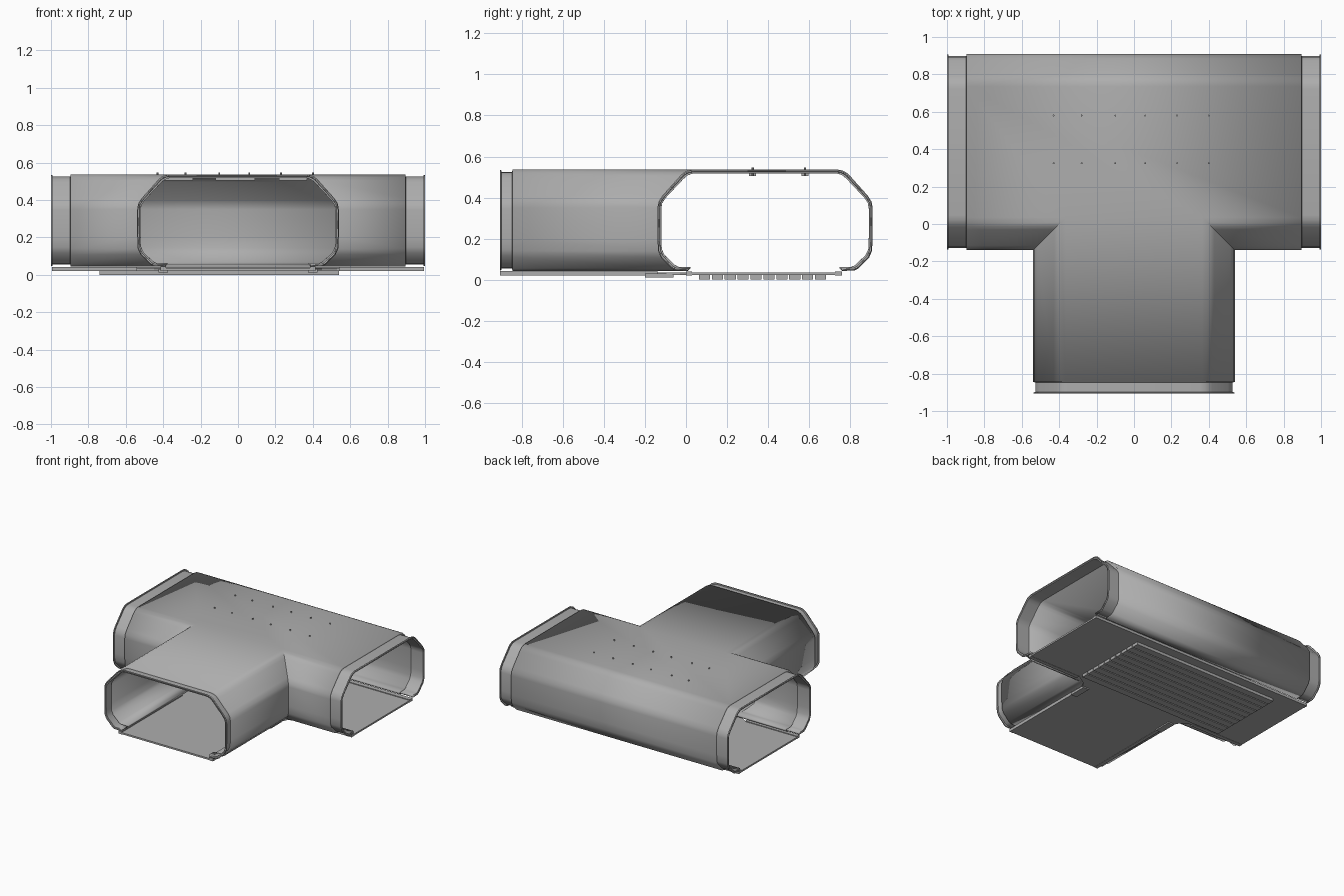
import bpy, bmesh

if "Cube" in bpy.data.objects:
    bpy.data.objects.remove(bpy.data.objects["Cube"])

HX, HY = 0.40, 0.385      # half width of the flat roof: branch, main tube
# side wall section: (distance out from roof edge, height)
WALL = [(-0.01, 0.043), (0.05, 0.045), (0.07, 0.055), (0.122, 0.108), (0.136, 0.14),
        (0.139, 0.20), (0.139, 0.35), (0.134, 0.38), (0.115, 0.41), (0.03, 0.505),
        (0.012, 0.522), (-0.01, 0.533), (-0.035, 0.537)]

grey = bpy.data.materials.new("hull grey")
grey.diffuse_color = (0.42, 0.42, 0.42, 1)
grey.use_nodes = True
grey.node_tree.nodes["Principled BSDF"].inputs["Base Color"].default_value = grey.diffuse_color


def finish(bm, name, thick=0, smooth=True):
    bmesh.ops.remove_doubles(bm, verts=bm.verts, dist=1e-5)
    bmesh.ops.recalc_face_normals(bm, faces=bm.faces)
    if thick:   # open shell: make the roof face up so it thickens inward
        top = max(bm.faces, key=lambda f: f.calc_center_median().z)
        if top.normal.z < 0:
            bmesh.ops.reverse_faces(bm, faces=bm.faces)
    me = bpy.data.meshes.new(name)
    bm.to_mesh(me)
    bm.free()
    me.materials.append(grey)
    ob = bpy.data.objects.new(name, me)
    bpy.context.collection.objects.link(ob)
    if thick:
        m = ob.modifiers.new("thickness", 'SOLIDIFY')
        m.thickness, m.offset = thick, -1
    if smooth:
        bpy.ops.object.select_all(action='DESELECT')
        ob.select_set(True)
        bpy.context.view_layer.objects.active = ob
        bpy.ops.object.shade_smooth_by_angle(angle=0.5)
    return ob


def loft(bm, rows):
    vs = [[bm.verts.new(p) for p in r] for r in rows]
    for a, b in zip(vs, vs[1:]):
        for i in range(len(a) - 1):
            bm.faces.new((a[i], a[i + 1], b[i + 1], b[i]))


def boxes(name, items):
    # items: (x0, x1, y0, y1, z0, z1)
    bm = bmesh.new()
    for x0, x1, y0, y1, z0, z1 in items:
        r = bmesh.ops.create_cube(bm, size=1)
        for v in r["verts"]:
            v.co = ((x0 + x1) / 2 + v.co.x * (x1 - x0), (y0 + y1) / 2 + v.co.y * (y1 - y0),
                    (z0 + z1) / 2 + v.co.z * (z1 - z0))
    return finish(bm, name, smooth=False)


# T-shaped shell with mitred inner corners
EX, EY = 0.895, 0.845
bm = bmesh.new()
for s in (-1, 1):
    loft(bm, [[(s * EX, -o, z), (s * (HX + o), -o, z), (s * (HX + o), -EY, z)] for o, z in WALL])
loft(bm, [[(-EX, 2 * HY + o, z), (EX, 2 * HY + o, z)] for o, z in WALL])
o, z = WALL[-1]
half = [(EX, 2 * HY + o), (EX, -o), (HX + o, -o), (HX + o, -EY)]
roof = half + [(-x, y) for x, y in reversed(half)]
bm.faces.new([bm.verts.new((x, y, z)) for x, y in roof])
finish(bm, "corridor_shell", 0.014)


# stepped collars with a thin flange at each open end
def collar(name, h, steps, place):
    rows = []
    for t, d in steps:
        side = [(h + o - d, 0.29 + (z - 0.29) * (1 - d / 0.25)) for o, z in WALL]
        ring = side + [(-u, z) for u, z in reversed(side)]
        rows.append([place(t, u, z) for u, z in ring])
    bm = bmesh.new()
    loft(bm, rows)
    finish(bm, name, 0.009)


def steps(a, b):
    return [(a, 0), (a + 0.002, 0.012), (b - 0.008, 0.012), (b - 0.007, 0.003), (b, 0.003)]


collar("left_collar", HY, steps(EX, 1.0), lambda t, u, z: (-t, HY + u, z))
collar("right_collar", HY, steps(EX, 1.0), lambda t, u, z: (t, HY + u, z))
collar("branch_collar", HX, steps(EY, 0.907), lambda t, u, z: (u, -t, z))

# T-shaped floor plate with chamfered inner corners
half = [(0.995, 0.75), (0.995, 0.02), (0.53, 0.02), (0.45, -0.03), (0.40, -0.13), (0.40, -0.905)]
bm = bmesh.new()
f = bm.faces.new([bm.verts.new((x, y, 0.022)) for x, y in half + [(-x, y) for x, y in reversed(half)]])
r = bmesh.ops.extrude_face_region(bm, geom=[f])
for v in r["geom"]:
    if isinstance(v, bmesh.types.BMVert):
        v.co.z = 0.035
finish(bm, "floor_plate", smooth=False)

# rails under the floor edges
rails = [(-0.995, 0.995, 0.725, 0.76, 0.02, 0.041)]
for s in (-1, 1):
    rails.append((min(s * 0.54, s * 0.995), max(s * 0.54, s * 0.995), 0.0, 0.03, 0.02, 0.041))
    rails.append((s * 0.40 - 0.014, s * 0.40 + 0.014, -0.905, -0.14, 0.02, 0.043))
    rails.append((s * 0.40 - 0.025, s * 0.40 + 0.025, -0.20, -0.06, 0.012, 0.03))
boxes("floor_rails", rails)

# slats under the main floor
boxes("underfloor_slats", [(-0.74, 0.54, 0.063 + i * 0.0628, 0.063 + i * 0.0628 + 0.054, 0, 0.024)
                           for i in range(10)])

# ceiling lamps and their roof bolts
ROWS = (0.325, 0.58)
boxes("ceiling_lamps", [(a, b, y - 0.017, y + 0.017, 0.505, 0.526)
                        for y in ROWS for a, b in ((-0.40, -0.24), (-0.12, 0.09), (0.22, 0.37))])
bm = bmesh.new()
for y in ROWS:
    for x in (-0.43, -0.28, -0.10, 0.06, 0.23, 0.40):
        r = bmesh.ops.create_cone(bm, cap_ends=True, segments=8, radius1=0.005, radius2=0.005, depth=0.04)
        for v in r["verts"]:
            v.co += type(v.co)((x, y, 0.526))
finish(bm, "roof_bolts")
